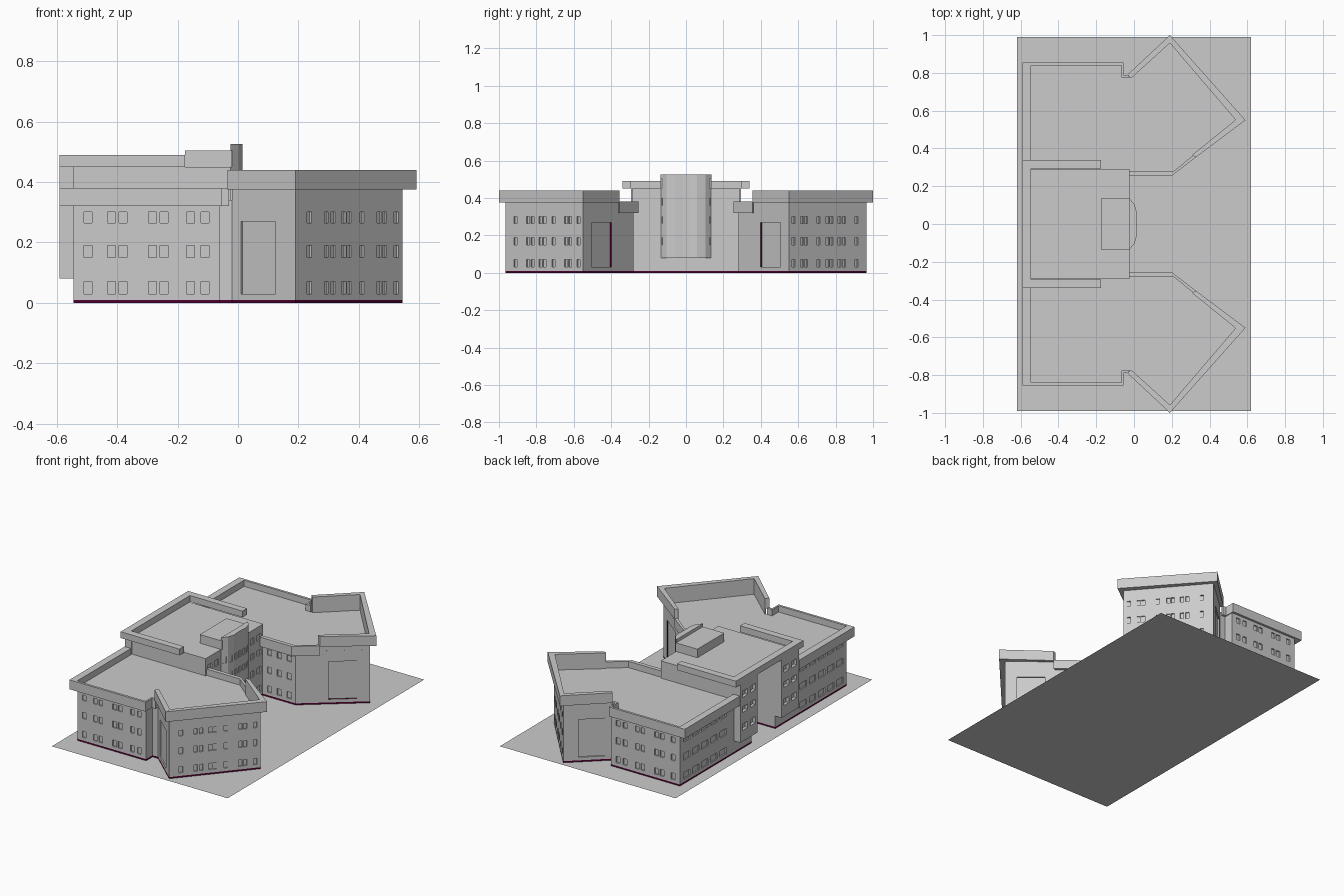
import bpy, bmesh
from mathutils import Vector

if "Cube" in bpy.data.objects:
    bpy.data.objects.remove(bpy.data.objects["Cube"])


def material(name, rgb):
    m = bpy.data.materials.new(name)
    m.use_nodes = True
    m.diffuse_color = (*rgb, 1)
    m.node_tree.nodes["Principled BSDF"].inputs["Base Color"].default_value = (*rgb, 1)
    return m


MATS = [material("light grey", (0.6, 0.6, 0.6)), material("dark maroon", (0.08, 0.0, 0.03))]
ROWS = [(0.03, 0.07), (0.15, 0.19), (0.265, 0.3)]
TALL_ROWS = ROWS + [(0.36, 0.4)]
DOOR = [(0.03, 0.27)]


def finish(name, bm, mirror=False):
    bmesh.ops.remove_doubles(bm, verts=bm.verts, dist=0.0001)
    mesh = bpy.data.meshes.new(name)
    bm.to_mesh(mesh)
    bm.free()
    for m in MATS:
        mesh.materials.append(m)
    ob = bpy.data.objects.new(name, mesh)
    bpy.context.collection.objects.link(ob)
    if mirror:
        mod = ob.modifiers.new("other_side", 'MIRROR')
        mod.use_axis = (False, True, False)
    return ob


def face(bm, pts, mat=0):
    f = bm.faces.new([bm.verts.new(p) for p in pts])
    f.material_index = mat


def flat(bm, pts, z):
    face(bm, [(x, y, z) for x, y in pts])


def wall(bm, p, q, z1, cols=(), rows=(), z0=0.0, depth=0.008, reveal=0):
    """Vertical wall with sunken openings where cols and rows cross."""
    p, q = Vector((*p, 0)), Vector((*q, 0))
    d = q - p
    inward = Vector((-d.y, d.x, 0)).normalized() * depth
    us = sorted({0, 1, *[u for c in cols for u in c]})
    base = [z0, 0.01] if z0 == 0 else [z0]
    zs = sorted({*base, z1, *[z for r in rows for z in r if z0 < z < z1]})
    for a, b in zip(us, us[1:]):
        for lo, hi in zip(zs, zs[1:]):
            quad = [p + d * u + Vector((0, 0, z)) for u, z in ((a, lo), (b, lo), (b, hi), (a, hi))]
            if (a, b) in cols and (lo, hi) in rows:
                back = [v + inward for v in quad]
                face(bm, back)
                for i in range(4):
                    j = (i + 1) % 4
                    face(bm, [quad[i], quad[j], back[j], back[i]], reveal)
            else:
                face(bm, quad, 1 if hi <= 0.01 else 0)


def spaced(n, fill, start=0.05, end=0.95):
    step = (end - start) / n
    return [(start + step * (i + 0.5 - fill / 2), start + step * (i + 0.5 + fill / 2)) for i in range(n)]


def around(centres, width):
    return [(c - width / 2, c + width / 2) for c in centres]


def prism(bm, pts, z0, z1):
    for i, p in enumerate(pts):
        wall(bm, p, pts[(i + 1) % len(pts)], z1, z0=z0)
    flat(bm, pts, z1)
    flat(bm, pts[::-1], z0)


def band(bm, outer, inner, z0, z1):
    """Mitred strip between two matching paths."""
    for i in range(len(outer) - 1):
        prism(bm, [outer[i], outer[i + 1], inner[i + 1], inner[i]], z0, z1)


def solid(name, pts, z0, z1, mirror=False):
    bm = bmesh.new()
    prism(bm, pts, z0, z1)
    return finish(name, bm, mirror)


# Ground plate
bm = bmesh.new()
flat(bm, [(-0.62, -0.99), (0.62, -0.99), (0.62, 0.99), (-0.62, 0.99)], 0)
finish("ground_plate", bm)

# Side wings: walls listed counter-clockwise with their openings
mixed = around([0.1, 0.2, 0.38, 0.46, 0.66, 0.74, 0.9], 0.055)
tip = around([0.06, 0.17, 0.22, 0.38, 0.5, 0.55, 0.65, 0.71, 0.87], 0.04)
wing = [(-0.545, 0.28), (-0.02, 0.28), (0.21, 0.28), (0.545, 0.55), (0.19, 0.965),
        (-0.02, 0.775), (-0.06, 0.775), (-0.06, 0.84), (-0.545, 0.84)]
openings = {1: (spaced(3, 0.45), ROWS), 2: ([(0.44, 0.83)], DOOR), 3: (tip, ROWS),
            4: ([(0.31, 0.86)], DOOR), 7: (mixed, ROWS), 8: (spaced(5, 0.7, 0.04, 0.86), ROWS)}
bm = bmesh.new()
for i, p in enumerate(wing):
    cols, rows = openings.get(i, ((), ()))
    wall(bm, p, wing[(i + 1) % len(wing)], 0.34, cols, rows, reveal=1 if i == 2 else 0)
flat(bm, wing, 0.34)
finish("wing_walls", bm, True)

# Low wing parapets
bm = bmesh.new()
band(bm, [(-0.03, 0.79), (-0.055, 0.79), (-0.055, 0.855), (-0.59, 0.855), (-0.59, 0.3)],
     [(-0.03, 0.775), (-0.065, 0.775), (-0.065, 0.84), (-0.545, 0.84), (-0.545, 0.3)], 0.32, 0.38)
band(bm, [(-0.025, 0.255), (0.2, 0.255), (0.33, 0.355)],
     [(-0.025, 0.28), (0.21, 0.28), (0.31, 0.361)], 0.32, 0.38)
finish("low_parapet", bm, True)

# Tall parapet round the pointed end, with the wall that carries it
tall_in = [(0.31, 0.361), (0.545, 0.55), (0.19, 0.965), (-0.02, 0.775)]
tall_out = [(0.33, 0.355), (0.59, 0.55), (0.19, 1.0), (-0.035, 0.79)]
core = Vector((0.2, 0.6))
lining = [tuple(Vector(p).lerp(core, 0.02)) for p in tall_in]
bm = bmesh.new()
band(bm, tall_out, tall_in, 0.375, 0.44)
finish("tall_parapet", bm, True)
bm = bmesh.new()
band(bm, tall_in, lining, 0.335, 0.44)
finish("tall_parapet_wall", bm, True)

# Centre block with a deep recess at the rear
centre = [(-0.025, 0), (-0.025, 0.29), (-0.545, 0.29), (-0.545, 0.12), (-0.42, 0.12), (-0.42, 0)]
bm = bmesh.new()
for i in range(len(centre) - 1):
    cols = spaced(2, 0.55, 0.5, 0.97) if i == 0 else ()
    wall(bm, centre[i], centre[i + 1], 0.45, cols, TALL_ROWS)
flat(bm, centre, 0.45)
finish("centre_walls", bm, True)

# Rear bays that overhang the ground floor
bay = [(-0.545, 0.12), (-0.545, 0.295), (-0.59, 0.295), (-0.59, 0.12)]
bm = bmesh.new()
for i, p in enumerate(bay):
    cols = spaced(2, 0.65) if i == 2 else ()
    wall(bm, p, bay[(i + 1) % 4], 0.45, cols, TALL_ROWS[1:], z0=0.08, depth=0.02)
flat(bm, bay[::-1], 0.08)
finish("rear_bay", bm, True)

# Centre parapet, carried across the recess
bm = bmesh.new()
band(bm, [(-0.175, 0.34), (-0.59, 0.34), (-0.59, 0)],
     [(-0.175, 0.295), (-0.545, 0.295), (-0.545, 0)], 0.45, 0.49)
finish("centre_parapet", bm, True)
solid("recess_roof", [(-0.545, -0.12), (-0.42, -0.12), (-0.42, 0.12), (-0.545, 0.12)], 0.44, 0.45)

# Roof box and bowed stair tower
solid("roof_box", [(-0.175, -0.135), (-0.02, -0.135), (-0.02, 0.135), (-0.175, 0.135)], 0.45, 0.505)
half = [(0.012, 0.02), (0.015, 0.06), (0.002, 0.105), (-0.025, 0.135)]
tower = [(x, -y) for x, y in half[::-1]] + half
bm = bmesh.new()
for i, p in enumerate(tower):
    cols = spaced(1, 0.6) if i < len(tower) - 1 else ()
    wall(bm, p, tower[(i + 1) % len(tower)], 0.525, cols, TALL_ROWS[1:], z0=0.08, depth=0.005)
flat(bm, tower, 0.525)
flat(bm, tower[::-1], 0.08)
finish("stair_tower", bm)
